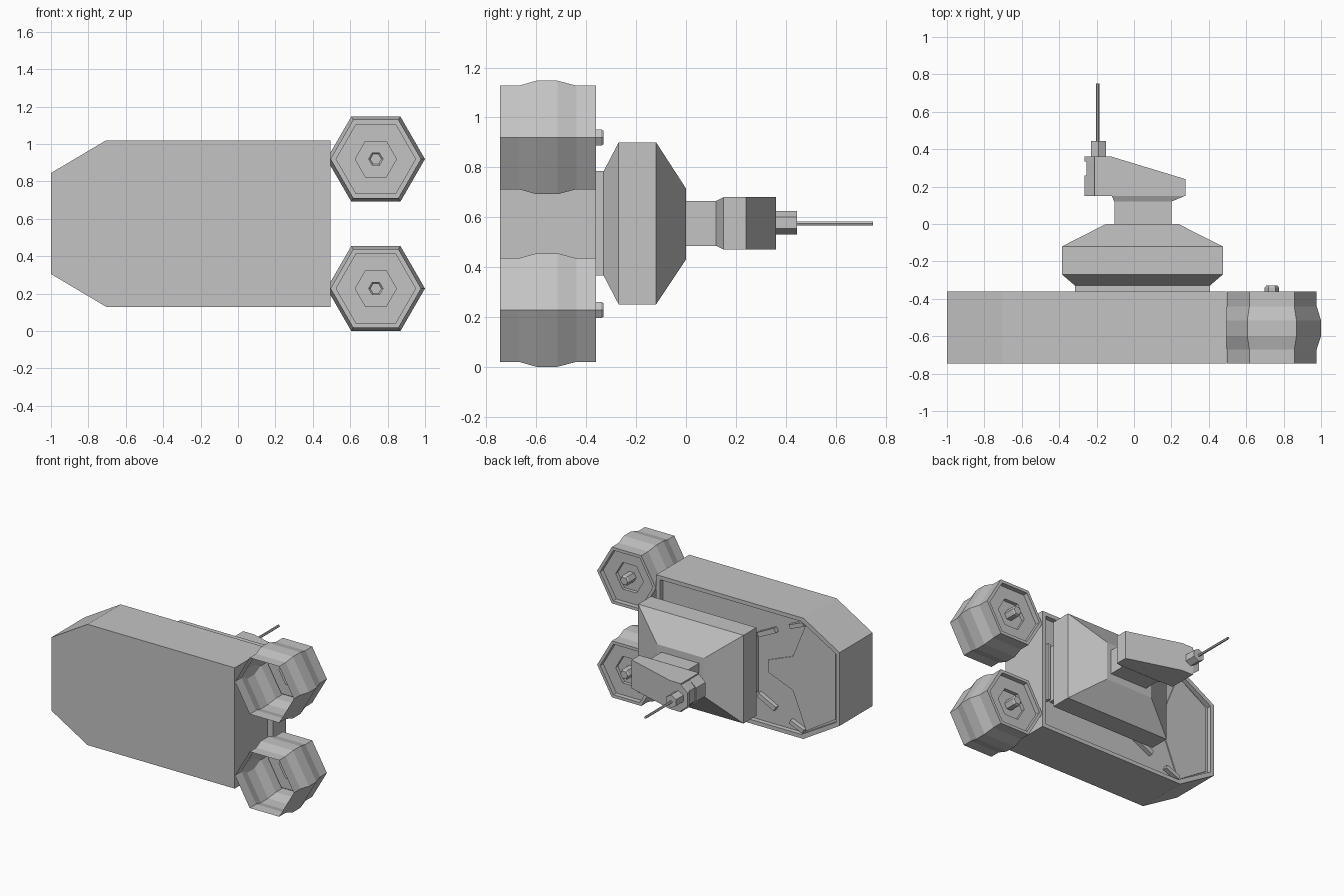
import bpy, bmesh, math

if "Cube" in bpy.data.objects:
    bpy.data.objects.remove(bpy.data.objects["Cube"])

grey = bpy.data.materials.new("plain_grey")
grey.diffuse_color = (0.55, 0.55, 0.55, 1)
grey.use_nodes = True
grey.node_tree.nodes["Principled BSDF"].inputs["Base Color"].default_value = grey.diffuse_color


def loft(name, sections, cap_front=True, cap_back=True):
    """Join (y, [(x, z), ...]) outlines into one faceted solid."""
    bm = bmesh.new()
    rings = [[bm.verts.new((x, y, z)) for x, z in pts] for y, pts in sections]
    n = len(rings[0])
    for a, b in zip(rings, rings[1:]):
        for i in range(n):
            j = (i + 1) % n
            bm.faces.new((a[i], a[j], b[j], b[i]))
    if cap_front:
        bm.faces.new(rings[0])
    if cap_back:
        bm.faces.new(rings[-1])
    bmesh.ops.recalc_face_normals(bm, faces=bm.faces)
    me = bpy.data.meshes.new(name)
    bm.to_mesh(me)
    bm.free()
    me.materials.append(grey)
    ob = bpy.data.objects.new(name, me)
    bpy.context.collection.objects.link(ob)
    return ob


def rect(x0, x1, z0, z1):
    return [(x0, z0), (x1, z0), (x1, z1), (x0, z1)]


def hexagon(cx, cz, r, turn=0.0):
    return [(cx + r * math.cos(turn + k * math.pi / 3),
             cz + r * math.sin(turn + k * math.pi / 3)) for k in range(6)]


def bar(name, p, q, w, y0, y1):
    """Straight bar lying in the XZ plane."""
    dx, dz = q[0] - p[0], q[1] - p[1]
    l = math.hypot(dx, dz)
    ox, oz = -dz / l * w / 2, dx / l * w / 2
    pts = [(p[0] + ox, p[1] + oz), (q[0] + ox, q[1] + oz),
           (q[0] - ox, q[1] - oz), (p[0] - ox, p[1] - oz)]
    return loft(name, [(y0, pts), (y1, pts)])


MID = 0.575

# Hull with a shallow rimmed recess on its back
outline = [(-1, 0.305), (-0.705, 0.13), (0.495, 0.13),
           (0.495, 1.02), (-0.705, 1.02), (-1, 0.845)]
inner = [(-0.2525 + (x + 0.2525) * 0.96, MID + (z - MID) * 0.935) for x, z in outline]
loft("hull", [(-0.745, outline), (-0.36, outline), (-0.36, inner), (-0.395, inner)])

# Thin floor plate at the nose and ribs in the recess
nose = [(-0.71, 0.97), (-0.6, 0.70), (-0.4, 0.62), (-0.4, 0.53),
        (-0.6, 0.45), (-0.71, 0.18), (-0.95, 0.33), (-0.95, 0.82)]
loft("nose_floor_plate", [(-0.40, nose), (-0.387, nose)])
for s in (1, -1):
    bar("floor_rib", (-0.33, MID + s * 0.22), (-0.47, MID + s * 0.29), 0.035, -0.40, -0.362)
    bar("corner_rib", (-0.59, MID + s * 0.35), (-0.70, MID + s * 0.395), 0.03, -0.40, -0.362)
bar("rear_rib", (0.435, 0.36), (0.435, 0.79), 0.02, -0.40, -0.362)

# Hexagonal wheels: open shell in front, stepped hub and bolt behind
profile = [(-0.745, 0.24), (-0.67, 0.24), (-0.60, 0.2627), (-0.515, 0.2627),
           (-0.44, 0.24), (-0.36, 0.24), (-0.36, 0.215), (-0.395, 0.215),
           (-0.395, 0.113), (-0.42, 0.113), (-0.42, 0.038), (-0.34, 0.038),
           (-0.33, 0.03)]
for name, cz in (("lower_wheel", 0.2275), ("upper_wheel", 0.9195)):
    loft(name, [(y, hexagon(0.737, cz, r)) for y, r in profile], cap_front=False)

# Turret body
base = rect(-0.315, 0.405, 0.365, 0.785)
wide = rect(-0.385, 0.475, 0.25, 0.90)
loft("turret", [(-0.40, base), (-0.33, base), (-0.27, wide), (-0.12, wide),
                (0.0, rect(-0.15, 0.237, 0.43, 0.715))])

# Neck flaring into the gun head
neck = rect(-0.105, 0.20, 0.485, 0.665)
loft("neck", [(0.0, neck), (0.12, neck), (0.151, rect(-0.12, 0.275, 0.47, 0.68))])

# Gun head with a roof sloping down towards its rear
bx = (-0.21, -0.12, 0.275)
head = loft("gun_head", [(0.15, [(bx[0], 0.47), (bx[1], 0.47), (bx[2], 0.47),
                                 (bx[2], 0.68), (bx[1], 0.68), (bx[0], 0.68)]),
                         (0.36, [(bx[0], 0.47), (bx[1], 0.47), (bx[2], 0.47),
                                 (bx[2], 0.68), (bx[1], 0.68), (bx[0], 0.68)])])
for v in head.data.vertices:
    if v.co.y > 0.3 and v.co.x > 0.2:
        v.co.y = 0.24

# Chamfered bands on the nose of the head
for y0, y1, x in ((0.15, 0.26, -0.265), (0.26, 0.335, -0.255), (0.335, 0.36, -0.265)):
    pts = [(-0.205, 0.475), (x, 0.525), (x, 0.625), (-0.205, 0.675)]
    loft("nose_band", [(y0, pts), (y1, pts)])

# Gun mount and barrel
mount = hexagon(-0.19, 0.577, 0.047, math.pi / 6)
loft("gun_mount", [(0.35, mount), (0.445, mount)])
tube = hexagon(-0.193, 0.575, 0.009)
loft("gun_barrel", [(0.44, tube), (0.75, tube)])
